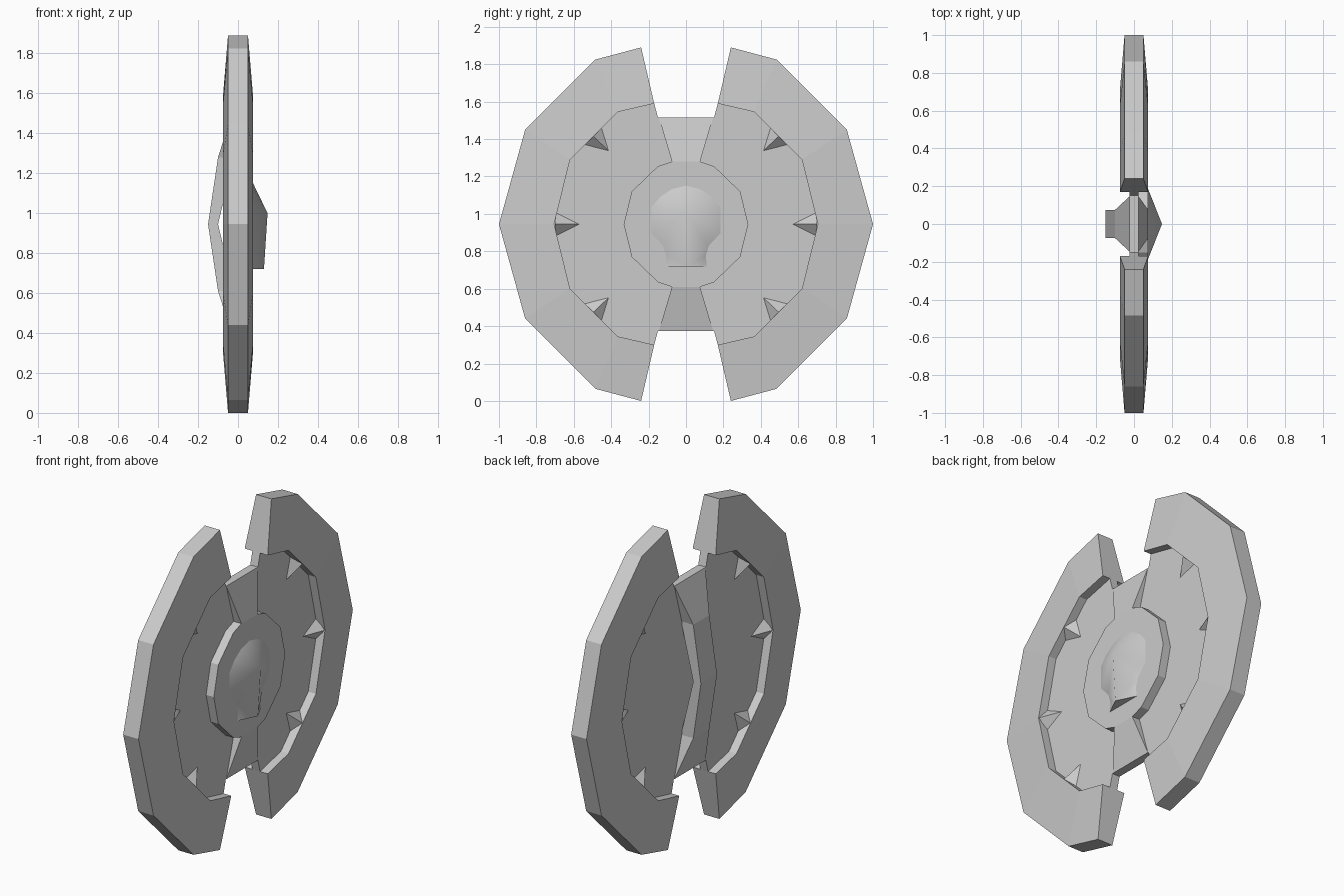
import bpy, bmesh, math
from mathutils import Vector

cube = bpy.data.objects.get("Cube")
if cube:
    bpy.data.objects.remove(cube, do_unlink=True)

CENTRE = Vector((0, 0, 0.945))
RIM, INNER, PANEL = 0.05, 0.075, 0.025   # half thicknesses

grey = bpy.data.materials.new("plain_grey")
grey.use_nodes = True
grey.diffuse_color = (0.6, 0.6, 0.6, 1)
grey.node_tree.nodes["Principled BSDF"].inputs["Base Color"].default_value = (0.6, 0.6, 0.6, 1)


def finish(name, bm):
    bmesh.ops.recalc_face_normals(bm, faces=bm.faces)
    bmesh.ops.translate(bm, verts=bm.verts, vec=CENTRE)
    mesh = bpy.data.meshes.new(name)
    bm.to_mesh(mesh)
    bm.free()
    mesh.materials.append(grey)
    obj = bpy.data.objects.new(name, mesh)
    bpy.context.collection.objects.link(obj)
    return obj


def hulls(name, groups):
    """One object made of several convex solids."""
    bm = bmesh.new()
    for points in groups:
        verts = [bm.verts.new(p) for p in points]
        bmesh.ops.convex_hull(bm, input=verts)
    bmesh.ops.dissolve_limit(bm, angle_limit=0.01, verts=bm.verts, edges=bm.edges)
    return finish(name, bm)


def prism(name, outline, x0, x1):
    bm = bmesh.new()
    face = bm.faces.new([bm.verts.new((x0, y, z)) for y, z in outline])
    new = bmesh.ops.extrude_face_region(bm, geom=[face], use_keep_orig=True)["geom"]
    moved = [v for v in new if isinstance(v, bmesh.types.BMVert)]
    bmesh.ops.translate(bm, verts=moved, vec=(x1 - x0, 0, 0))
    return finish(name, bm)


def half(points):
    """Mirror an upper quarter (ending on z = 0) downwards."""
    return points + [(y, -z) for y, z in reversed(points[:-1])]


def full(points):
    """Mirror a half outline across y."""
    return points + [(-y, z) for y, z in reversed(points)]


# Two half rings, thicker at the inner edge
outer = half([(0.24, 0.945), (0.485, 0.88), (0.86, 0.505), (1, 0)])
inner = half([(0.17, 0.645), (0.365, 0.6), (0.62, 0.345), (0.705, 0)])
for side, label in ((-1, "front"), (1, "back")):
    bm = bmesh.new()
    columns = []
    for (oy, oz), (iy, iz) in zip(outer, inner):
        section = [(RIM, oy, oz), (-RIM, oy, oz), (-INNER, iy, iz), (INNER, iy, iz)]
        columns.append([bm.verts.new((x, side * y, z)) for x, y, z in section])
    for a, b in zip(columns, columns[1:]):
        for i in range(4):
            j = (i + 1) % 4
            bm.faces.new((a[i], a[j], b[j], b[i]))
    bm.faces.new(columns[0])
    bm.faces.new(columns[-1])
    finish(label + "_half_ring", bm)

# Recessed panel with notches at top and bottom
prism("recessed_panel", full([(0.15, 0.57)] + inner + [(0.15, -0.57)]), -PANEL, PANEL)

# Raised central disc
disc = half([(0.075, 0.335), (0.15, 0.31), (0.29, 0.175), (0.333, 0)])
prism("central_disc", full(disc), 0, INNER)


def ramp(s, low, high):
    return [(x, y * m, s * z) for m in (-1, 1) for x, y, z in
            ((0, 0.145, 0.57), (low, 0.145, 0.57), (0, 0.075, 0.335), (high, 0.075, 0.335))]


def arm(s):
    return [(x, y, s * z) for y in (-0.075, 0.075) for x, z in
            ((-0.02, 0.335), (-0.1, 0.335), (-0.1, 0), (-0.15, 0))]


# Sloping supports beside the disc, and the bent grip on the other face
hulls("disc_ramps", [ramp(s, PANEL, INNER) for s in (-1, 1)])
hulls("grip_ramps", [ramp(s, -PANEL, -0.1) for s in (-1, 1)])
hulls("grip", [arm(s) for s in (-1, 1)])

# Pointed wedges around the inside of the ring, on both faces
spikes = []
for face in (-1, 1):
    for degrees in (0, 43.5, 136.5, 180, 223.5, 316.5):
        a = math.radians(degrees)
        out = Vector((0, math.cos(a), math.sin(a)))
        across = Vector((0, -math.sin(a), math.cos(a)))
        rim = 0.7 if degrees % 180 == 0 else 0.685
        base = Vector((face * 0.02, 0, 0))
        spikes.append([base + out * 0.56, base + out * rim + across * 0.07,
                       base + out * rim - across * 0.07,
                       out * rim + Vector((face * INNER, 0, 0))])
hulls("spikes", spikes)

# Ridged boss on the disc, round above with a narrow neck below
outline = [(0, 0.21), (0.08, 0.19), (0.14, 0.15), (0.19, 0.09), (0.19, -0.05),
           (0.125, -0.12), (0.11, -0.165), (0.115, -0.225)]
bm = bmesh.new()
apex = bm.verts.new((0.148, 0, 0.055))
chin = bm.verts.new((0.13, 0, -0.225))
top = bm.verts.new((INNER - 0.002, *outline[0]))
feet = []
for side in (-1, 1):
    rim = [top] + [bm.verts.new((INNER - 0.002, side * y, z)) for y, z in outline[1:]]
    for i, (a, b) in enumerate(zip(rim, rim[1:])):
        bm.faces.new((apex if i < 5 else chin, a, b))
    bm.faces.new((apex, rim[5], chin))
    feet.append(rim[-1])
bm.faces.new((feet[0], feet[1], chin))
boss = finish("boss", bm)
bpy.ops.object.select_all(action="DESELECT")
boss.select_set(True)
bpy.context.view_layer.objects.active = boss
bpy.ops.object.shade_smooth_by_angle(angle=math.radians(60))
